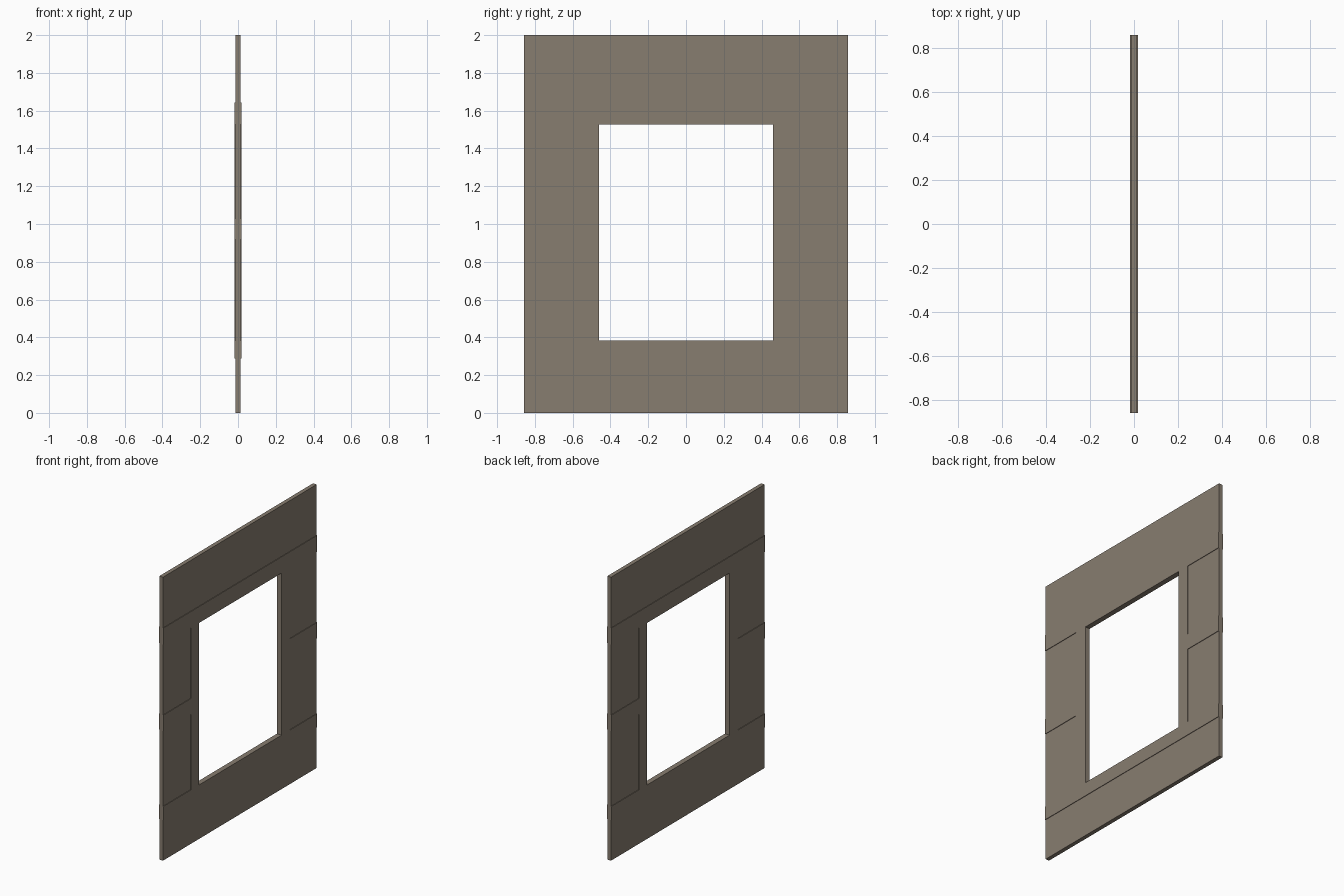
import bpy

if "Cube" in bpy.data.objects:
    bpy.data.objects.remove(bpy.data.objects["Cube"])

W = 0.857           # half width of the wall
JAMB_IN, JAMB_OUT = 0.46, 0.552
T_PANEL, T_TRIM = 0.0145, 0.0185   # half thicknesses

stone = bpy.data.materials.new("warm_grey_brown")
stone.diffuse_color = (0.245, 0.205, 0.162, 1)
stone.use_nodes = True
stone.node_tree.nodes["Principled BSDF"].inputs["Base Color"].default_value = stone.diffuse_color


def slab(name, y0, y1, z0, z1, t):
    """Flat box spanning y0..y1 and z0..z1, centred on x = 0."""
    v = [(x, y, z) for x in (-t, t) for y in (y0, y1) for z in (z0, z1)]
    f = [(0, 1, 3, 2), (4, 6, 7, 5), (0, 4, 5, 1),
         (2, 3, 7, 6), (0, 2, 6, 4), (1, 5, 7, 3)]
    me = bpy.data.meshes.new(name)
    me.from_pydata(v, [], f)
    me.materials.append(stone)
    ob = bpy.data.objects.new(name, me)
    bpy.context.collection.objects.link(ob)


# full-width bands, bottom to top
slab("lower_wall", -W, W, 0, 0.288, T_PANEL)
slab("sill_rail", -W, W, 0.288, 0.384, T_TRIM)
slab("head_rail", -W, W, 1.527, 1.642, T_TRIM)
slab("upper_wall", -W, W, 1.642, 2.0, T_PANEL)

# either side of the window opening
for label, s in (("left", -1), ("right", 1)):
    def side(name, a, b, z0, z1, t):
        slab(f"{label}_{name}", min(s * a, s * b), max(s * a, s * b), z0, z1, t)
    side("window_jamb", JAMB_IN, JAMB_OUT, 0.384, 1.527, T_TRIM)
    side("lower_side_panel", JAMB_OUT, W, 0.384, 0.917, T_PANEL)
    side("middle_rail", JAMB_OUT, W, 0.917, 1.028, T_TRIM)
    side("upper_side_panel", JAMB_OUT, W, 1.028, 1.527, T_PANEL)
